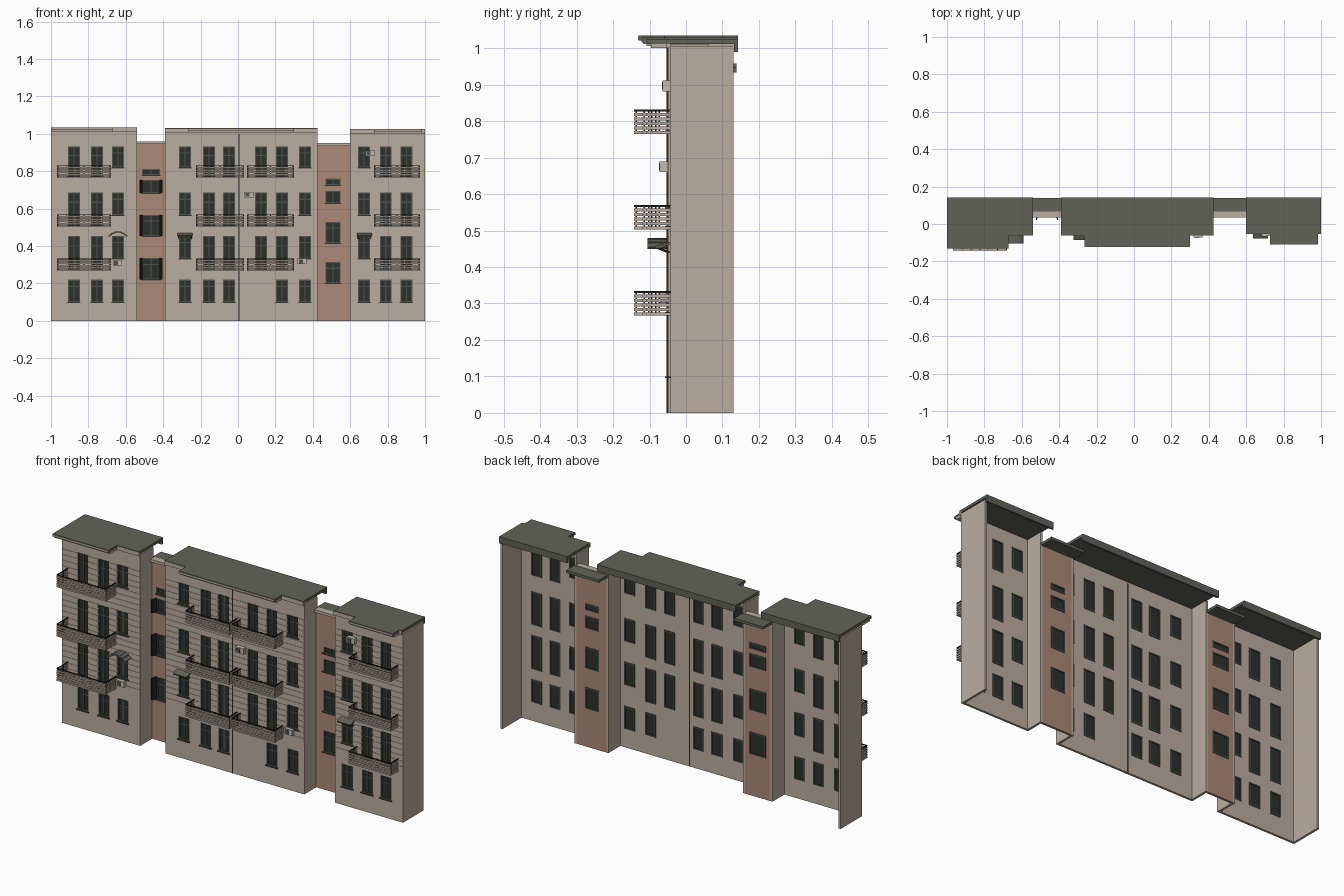
import bpy, bmesh
from mathutils import Matrix, Vector

cube = bpy.data.objects.get("Cube")
if cube:
    bpy.data.objects.remove(cube)


def material(name, rgb):
    m = bpy.data.materials.new(name)
    m.use_nodes = True
    m.diffuse_color = (*rgb, 1)
    m.node_tree.nodes["Principled BSDF"].inputs["Base Color"].default_value = (*rgb, 1)
    return m


BEIGE = material("beige plaster", (.5, .42, .35))
BROWN = material("terracotta plaster", (.41, .25, .185))
ROOF = material("grey roof", (.12, .125, .1))
GLASS = material("dark glass", (.026, .03, .024))
FRAME = material("window frame", (.075, .088, .075))
METAL = material("black metal", (.015, .017, .015))
UNIT = material("pale casing", (.55, .5, .44))

parts = {}


def part(name, mat):
    return parts.setdefault(name, (bmesh.new(), mat))[0]


def box(name, mat, x0, x1, y0, y1, z0, z1, tilt=None):
    """Axis-aligned box, optionally rotated about its centre."""
    c = Vector((x0 + x1, y0 + y1, z0 + z1)) / 2
    size = Matrix.Diagonal((x1 - x0, y1 - y0, z1 - z0, 1))
    bmesh.ops.create_cube(part(name, mat), size=1,
                          matrix=Matrix.Translation(c) @ (tilt or Matrix()) @ size)


def add_object(name, bm, mat):
    me = bpy.data.meshes.new(name)
    bm.to_mesh(me)
    bm.free()
    me.materials.append(mat)
    ob = bpy.data.objects.new(name, me)
    bpy.context.collection.objects.link(ob)
    return ob


def panel(name, mat, x0, x1, y, z0, z1, holes, thick, bands=()):
    """Upright sheet with rectangular holes; with bands only those strips stay."""
    xs = sorted({x0, x1, *[v for h in holes for v in h[:2]]})
    zs = sorted({z0, z1, *[v for h in holes for v in h[2:]], *[v for b in bands for v in b]})
    bm = bmesh.new()
    for a, b in zip(xs, xs[1:]):
        for c, d in zip(zs, zs[1:]):
            mx, mz = (a + b) / 2, (c + d) / 2
            if any(h[0] < mx < h[1] and h[2] < mz < h[3] for h in holes):
                continue
            if bands and not any(p < mz < q for p, q in bands):
                continue
            bm.faces.new([bm.verts.new(p) for p in ((a, y, c), (b, y, c), (b, y, d), (a, y, d))])
    bmesh.ops.remove_doubles(bm, verts=bm.verts, dist=1e-5)
    ob = add_object(name, bm, mat)
    mod = ob.modifiers.new("thickness", "SOLIDIFY")
    mod.thickness, mod.offset = thick, -1


def window(x0, x1, z0, z1, y, transom=True):
    """Glass, border, mullion, transom and sill set in an opening."""
    t = .006
    box("window_glass", GLASS, x0, x1, y + .007, y + .011, z0, z1)
    f = ("window_frames", FRAME)
    for a, b in ((x0, x0 + t), (x1 - t, x1)):
        box(*f, a, b, y + .001, y + .015, z0, z1)
    for c, d in ((z0, z0 + t), (z1 - t, z1)):
        box(*f, x0, x1, y + .001, y + .015, c, d)
    m = (x0 + x1) / 2
    box(*f, m - .003, m + .003, y + .003, y + .009, z0, z1)
    if transom:
        zt = z1 - (z1 - z0) * .3
        box(*f, x0, x1, y + .003, y + .009, zt - .003, zt + .003)
    box("window_sills", FRAME, x0 - .004, x1 + .004, y - .008, y + .004, z0 - .005, z0)


def balcony(x0, x1, wall_y, y, z):
    """Slab with horizontal slats on three sides, posts and a dark handrail."""
    h, t = .067, .004
    box("balcony_floors", BEIGE, x0, x1, y, wall_y, z, z + .008)
    sides = ((x0, x1, y, y + t), (x0, x0 + t, y, wall_y), (x1 - t, x1, y, wall_y))
    for s in sides:
        for i in range(4):
            zb = z + .012 + i * .0125
            box("balcony_slats", BEIGE, *s, zb, zb + .008)
        box("balcony_handrails", METAL, *s, z + h - .005, z + h)
    n = 6
    for i in range(n + 1):
        px = x0 + (x1 - x0 - t) * i / n
        box("balcony_posts", METAL, px, px + t, y + t, y + 2 * t, z, z + h)
    for px in (x0 + t, x1 - 2 * t):
        box("balcony_posts", METAL, px, px + t, (y + wall_y) / 2, (y + wall_y) / 2 + t, z, z + h)


# Block data: name, x range, wall front, wall top, roof top, bay depth,
# window columns, balconies, columns with balcony doors
FLOORS = ((.1, .22), (.333, .455), (.565, .687), (.82, .932))
SLABS = (.267, .503, .765)
BLOCKS = (
    ("left", -1, -.54, -.05, 1.015, 1.035, -.13,
     (-.877, -.754, -.642), ((-.968, -.68),), (0, 1), (-1, -.67)),
    ("middle", -.39, .425, -.05, 1.01, 1.03, -.12,
     (-.283, -.155, -.048, .123, .235, .358), ((-.225, .032), (.048, .3)), (1, 2, 3, 4), (-.265, .3)),
    ("right", .6, 1, -.042, 1.005, 1.025, -.108,
     (.674, .79, .9), ((.727, .973),), (1, 2), (.727, .985)),
)
T = .012
BACK = .13
RECESS_Y = .05
BANDS = [(.275 + .03 * i, .297 + .03 * i) for i in range(22)]

for name, x0, x1, y, top, roof, bay_y, cols, balconies, doors, bay in BLOCKS:
    # Openings
    holes = []
    for i, cx in enumerate(cols):
        for f, (z0, z1) in enumerate(FLOORS):
            if name == "middle" and f == 0 and i == 3:
                continue
            if f and i in doors:
                z0 = SLABS[f - 1] + .009
            hole = (cx - .032, cx + .032, z0, z1)
            holes.append(hole)
            window(*hole, y)
    # Front wall and its shallow horizontal cladding
    panel(name + "_front_wall", BEIGE, x0, x1, y, 0, top, holes, T)
    panel(name + "_cladding", BEIGE, x0, x1, y - .002, 0, top, holes, .0019, BANDS)
    # Return walls: outer ends run to the back, inner ones to the recess
    for a, b, outer in ((x0, x0 + T, x0 == -1), (x1 - T, x1, x1 == 1)):
        box(name + "_side_walls", BEIGE, a, b, y + T, BACK if outer else RECESS_Y + T, 0, top)
    # Stepped roof with a bay over the balconies and a rear fascia
    box(name + "_roof", ROOF, x0, x1, y - .01, .142, roof - .014, roof)
    box(name + "_roof", ROOF, *bay, bay_y, y - .01, roof - .014, roof)
    box(name + "_roof", ROOF, x0, x1, BACK + .002, .142, roof - .035, roof - .014)
    box(name + "_cornice", BEIGE, x0, x1, y - .011, y, roof - .024, roof - .003)
    box(name + "_cornice", BEIGE, *bay, bay_y + .012, y - .011, roof - .024, roof - .014)
    box(name + "_cornice", BEIGE, *bay, bay_y - .002, bay_y, roof - .013, roof - .003)
    for b0, b1 in balconies:
        for z in SLABS:
            balcony(b0, b1, y, bay_y - .012 if name == "left" else bay_y, z)

# Joint between the two halves of the middle block
box("middle_joint", METAL, .003, .007, -.053, -.036, 0, 1)

# Recessed stair walls
STAIRS = (
    ("left_stair", -.54, -.39, .96, -.465, .048,
     ((.22, .337), (.454, .567), (.684, .754), (.78, .813))),
    ("right_stair", .425, .6, .95, .508, .041,
     ((.203, .315), (.417, .53), (.63, .695), (.727, .76))),
)
for name, x0, x1, top, cx, w, rows in STAIRS:
    holes = [(cx - w, cx + w, a, b) for a, b in rows]
    for h in holes:
        window(*h, RECESS_Y, h[3] - h[2] > .1)
    panel(name + "_wall", BROWN, x0, x1, RECESS_Y, 0, top - .012, holes, T)
    box(name + "_coping", BEIGE, x0, x1, .035, .068, top - .014, top)
    box(name + "_roof", ROOF, x0 - .01, x1 + .01, .068, .138, top - .016, top - .002)

# Open casements on the left stair
for z0, z1 in STAIRS[0][6][:3]:
    for s in (-1, 1):
        x = -.465 + s * .053
        box("open_casements", METAL, x - .003, x + .003, .02, .05, z0, z1,
            Matrix.Rotation(s * .35, 4, "Z"))

# Window canopies: one arched, two flat and sloping
for i in range(6):
    u = (i - 2.5) / 2.5
    x = -.642 + u * .042
    box("arched_canopy", ROOF, x - .01, x + .01, -.105, -.05, .472 - .018 * u * u, .479 - .018 * u * u,
        Matrix.Rotation(u * .6, 4, "Y"))
for cx, y in ((-.283, -.05), (.676, -.042)):
    box("flat_canopies", ROOF, cx - .04, cx + .04, y - .036, y + .003, .457, .464,
        Matrix.Rotation(.35, 4, "X"))
    for s in (-1, 1):
        box("canopy_brackets", METAL, cx + s * .034 - .002, cx + s * .034 + .002,
            y - .03, y, .444, .448, Matrix.Rotation(-.4, 4, "X"))

# Air conditioners
for x, z, y in ((-.645, .31, -.05), (.058, .675, -.05), (.343, .318, -.05), (.705, .897, -.042)):
    box("air_conditioners", UNIT, x - .024, x + .024, y - .022, y, z - .015, z + .015)
    box("air_conditioner_grilles", FRAME, x - .018, x + .004, y - .024, y - .022, z - .01, z + .01)

for name, (bm, mat) in parts.items():
    add_object(name, bm, mat)
